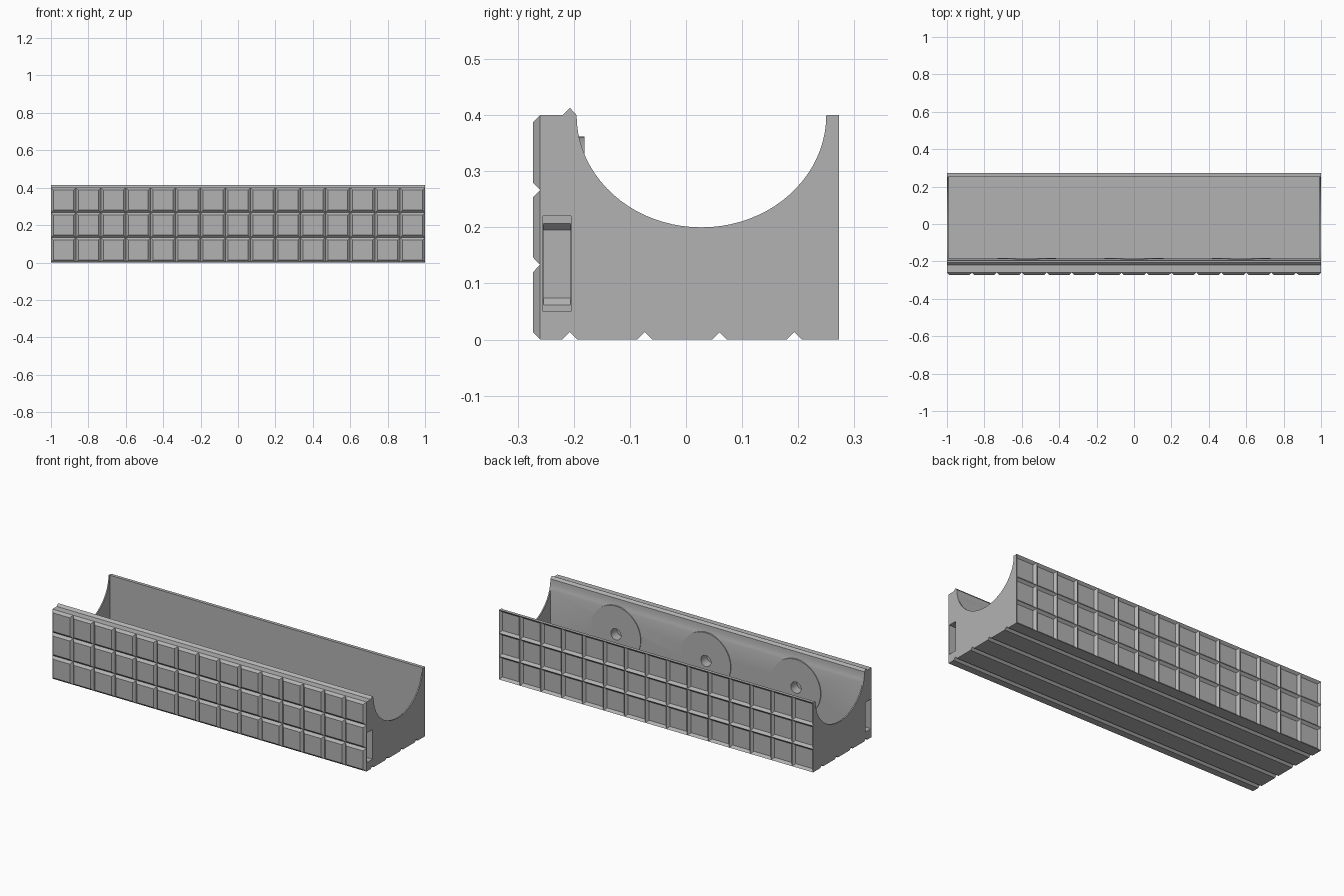
import bpy, bmesh, math
from mathutils import Matrix

if "Cube" in bpy.data.objects:
    bpy.data.objects.remove(bpy.data.objects["Cube"])

PITCH = 2 / 15      # grid spacing of tiles, ribs and grooves
V = PITCH / 10      # depth and half width of every V shape
BACK, WALL = 0.273, 0.26
HEIGHT = 3 * PITCH

grey = bpy.data.materials.new("grey")
grey.use_nodes = True
grey.diffuse_color = (0.45, 0.45, 0.45, 1)
grey.node_tree.nodes["Principled BSDF"].inputs["Base Color"].default_value = (0.45, 0.45, 0.45, 1)


def make(name, bm):
    bmesh.ops.remove_doubles(bm, verts=bm.verts, dist=1e-5)
    bmesh.ops.recalc_face_normals(bm, faces=bm.faces)
    mesh = bpy.data.meshes.new(name)
    bm.to_mesh(mesh)
    bm.free()
    mesh.materials.append(grey)
    obj = bpy.data.objects.new(name, mesh)
    bpy.context.collection.objects.link(obj)
    return obj


def loft(name, rings):
    """Closed solid through equal-sized rings of points."""
    bm = bmesh.new()
    loops = [[bm.verts.new(p) for p in ring] for ring in rings]
    for a, b in zip(loops, loops[1:]):
        for i in range(len(a)):
            j = (i + 1) % len(a)
            bm.faces.new((a[i], a[j], b[j], b[i]))
    bm.faces.new(loops[0])
    bm.faces.new(loops[-1])
    return make(name, bm)


def rect(x, y0, y1, z0, z1):
    return [(x, y0, z0), (x, y1, z0), (x, y1, z1), (x, y0, z1)]


def cylinder(name, x, z, radius, y0, y1):
    bm = bmesh.new()
    place = Matrix.Translation((x, (y0 + y1) / 2, z)) @ Matrix.Rotation(math.pi / 2, 4, "X")
    bmesh.ops.create_cone(bm, cap_ends=True, segments=64, radius1=radius, radius2=radius,
                          depth=y1 - y0, matrix=place)
    return make(name, bm)


def cut(obj, cutters):
    for cutter in cutters:
        cutter.hide_render = True
        mod = obj.modifiers.new("cut", "BOOLEAN")
        mod.operation, mod.solver, mod.object = "DIFFERENCE", "EXACT", cutter
    bpy.context.view_layer.update()
    graph = bpy.context.evaluated_depsgraph_get()
    mesh = bpy.data.meshes.new_from_object(obj.evaluated_get(graph))
    obj.modifiers.clear()
    obj.data = mesh


def panel_grid(name, y_edge, y_panel, y_root):
    """Grid of flat panels with sloped borders, closed to y_root around the rim."""
    bm = bmesh.new()

    def face(points):
        bm.faces.new([bm.verts.new(p) for p in points])

    def ring(x0, x1, z0, z1, y):
        return [(x0, y, z0), (x1, y, z0), (x1, y, z1), (x0, y, z1)]

    def band(a, b):
        for i in range(4):
            j = (i + 1) % 4
            face((a[i], a[j], b[j], b[i]))

    for col in range(15):
        for row in range(3):
            x, z = -1 + col * PITCH, row * PITCH
            outer = ring(x, x + PITCH, z, z + PITCH, y_edge)
            inner = ring(x + V, x + PITCH - V, z + V, z + PITCH - V, y_panel)
            band(outer, inner)
            face(inner)
    rim, root = (ring(-1, 1, 0, HEIGHT, y) for y in (y_edge, y_root))
    band(rim, root)
    face(root)
    obj = make(name, bm)
    # Normals point away from the block on the panels
    side = 1 if y_edge > 0 else -1
    if sum(p.normal.y * p.area for p in obj.data.polygons if abs(p.center.y - y_panel) < 1e-4) * side < 0:
        obj.data.flip_normals()
    return obj


# Block section: grooved underside, ridge on the front lip, elliptical trough
section = [(-WALL, 0)]
for i in range(4):
    y = -0.207 + i * PITCH
    section += [(y - V, 0), (y, V), (y + V, 0)]
section += [(WALL - 0.001, 0), (WALL - 0.001, HEIGHT)]
for i in range(41):
    a = math.pi * i / 40
    section.append((0.0275 + 0.2225 * math.cos(a), HEIGHT - 0.2 * math.sin(a)))
section += [(-0.207, HEIGHT + V), (-0.207 - V, HEIGHT), (-WALL, HEIGHT)]
body = loft("trough_body", [[(x, y, z) for y, z in section] for x in (-1, 1)])

# Cavity behind the thin end plates, end slots and fixing holes
cutters = [loft("cavity_cutter", [rect(x, -0.185, 0.254, 0.03, 0.6) for x in (-0.993, 0.993)])]
for s in (-1, 1):
    cutters.append(loft("slot_cutter", [rect(s * 1.02, -0.255, -0.205, 0.05, 0.22),
                                        rect(s * 0.96, -0.255, -0.205, 0.05, 0.22)]))
    cutters.append(loft("slot_taper_cutter", [rect(s * 0.97, -0.254, -0.206, 0.062, 0.207),
                                              rect(s * 0.96, -0.254, -0.206, 0.062, 0.207),
                                              rect(s * 0.948, -0.254, -0.206, 0.074, 0.195)]))
spots = (-0.573, 0, 0.573)
holes = [cylinder("hole_cutter", x, 0.2, 0.032, -0.235, -0.15) for x in spots]
cut(body, cutters + holes)

# Mounting discs on the inside of the front wall
discs = []
for x, hole in zip(spots, holes):
    disc = cylinder("mounting_disc", x, 0.205, 0.157, -0.2, -0.181)
    cut(disc, [hole])
    discs.append(disc)
for c in cutters + holes:
    bpy.data.objects.remove(c)

# Raised tiles in front, matching raised ribs behind
panel_grid("front_tiles", -WALL, -BACK, -WALL + 0.001)
panel_grid("back_ribs", BACK, WALL, WALL - 0.001)

# Smooth the trough and discs, keeping edges sharp
bpy.ops.object.select_all(action="DESELECT")
for obj in [body] + discs:
    obj.select_set(True)
bpy.context.view_layer.objects.active = body
bpy.ops.object.shade_smooth_by_angle(angle=math.radians(30))
